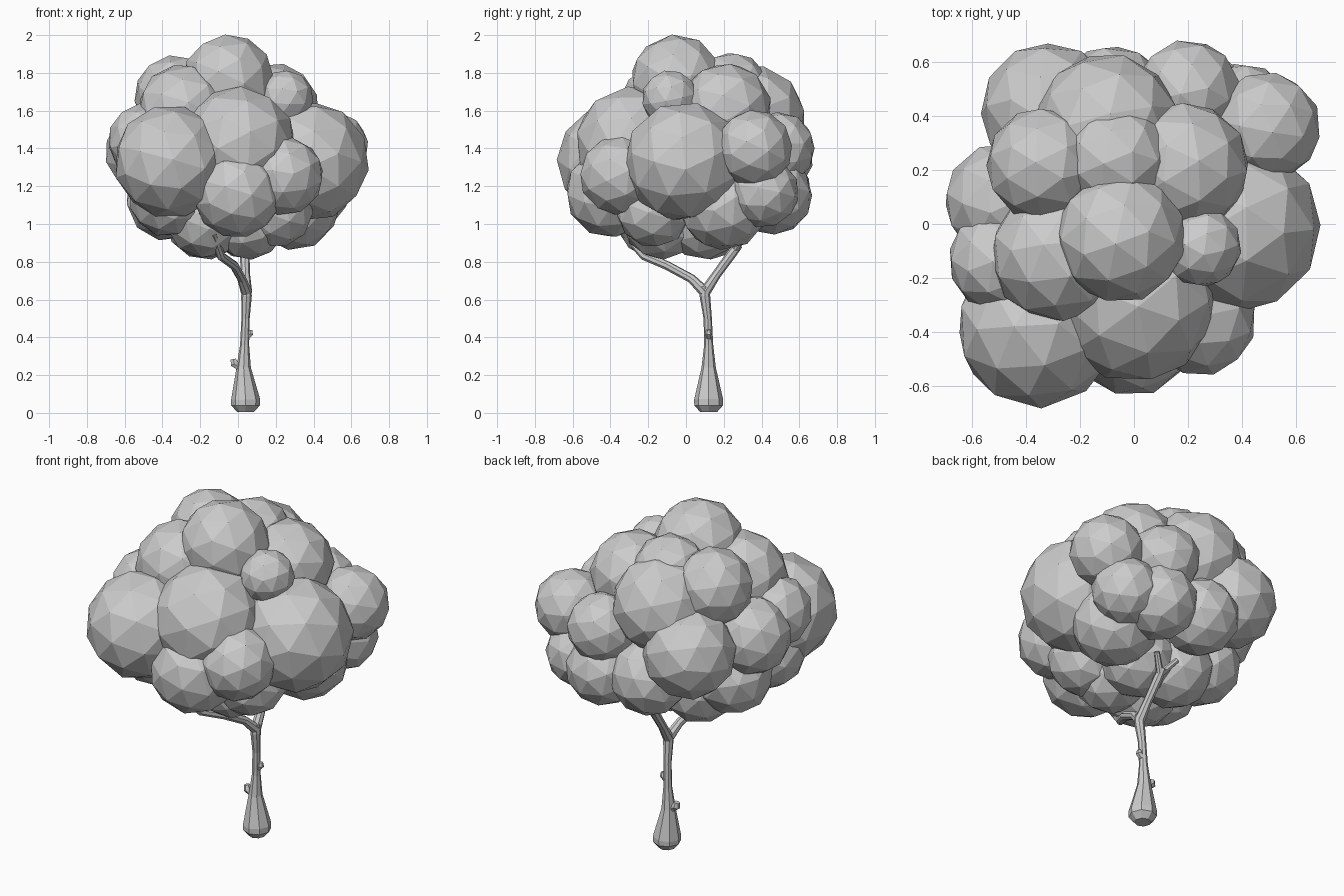
import bpy
import bmesh
import random
from mathutils import Vector, Euler

random.seed(4)

default_cube = bpy.data.objects.get("Cube")
if default_cube:
    bpy.data.objects.remove(default_cube, do_unlink=True)


def make_material(name, colour):
    material = bpy.data.materials.new(name)
    material.use_nodes = True
    material.diffuse_color = colour
    shader = material.node_tree.nodes["Principled BSDF"]
    shader.inputs["Base Color"].default_value = colour
    shader.inputs["Roughness"].default_value = 0.8
    return material


grey = make_material("plain grey", (0.6, 0.6, 0.6, 1))


def add_object(name, bm):
    """Turn a bmesh into a flat shaded object."""
    bmesh.ops.recalc_face_normals(bm, faces=bm.faces[:])
    mesh = bpy.data.meshes.new(name)
    bm.to_mesh(mesh)
    bm.free()
    mesh.materials.append(grey)
    thing = bpy.data.objects.new(name, mesh)
    bpy.context.collection.objects.link(thing)
    return thing


def add_clump(name, centre, radius):
    """One low-poly ball of leaves, turned at random."""
    bm = bmesh.new()
    bmesh.ops.create_icosphere(bm, subdivisions=2, radius=radius)
    turn = Euler([random.uniform(0, 6) for axis in "xyz"]).to_matrix()
    bmesh.ops.rotate(bm, verts=bm.verts[:], matrix=turn)
    bmesh.ops.translate(bm, verts=bm.verts[:], vec=centre)
    return add_object(name, bm)


def add_limb(name, path, sides=8):
    """A closed tube through (x, y, z, radius) points."""
    bm = bmesh.new()
    points = [Vector(p[:3]) for p in path]
    last = len(points) - 1
    rings = []
    for i, point in enumerate(points):
        along = points[min(i + 1, last)] - points[max(i - 1, 0)]
        frame = Vector((0, 0, 1)).rotation_difference(along).to_matrix().to_4x4()
        frame.translation = point
        made = bmesh.ops.create_circle(bm, segments=sides, radius=path[i][3], matrix=frame)
        rings.append(made["verts"])
    for low, high in zip(rings, rings[1:]):
        for k in range(sides):
            n = (k + 1) % sides
            bm.faces.new((low[k], low[n], high[n], high[k]))
    bm.faces.new(rings[0])
    bm.faces.new(rings[-1])
    return add_object(name, bm)


# Trunk with a swollen foot
add_limb("trunk", [
    (.04, .12, .005, .045), (.04, .12, .04, .076), (.04, .12, .07, .077),
    (.03, .12, .24, .038), (.035, .12, .36, .024), (.04, .115, .5, .022),
    (.045, .1, .62, .028), (.045, .1, .67, .026)])

# Branches reaching into the crown
add_limb("front_branch", [
    (.045, .1, .64, .03), (.02, .03, .71, .024), (-.02, -.1, .78, .024),
    (-.09, -.22, .83, .024), (-.13, -.33, .95, .018)])
add_limb("back_branch", [
    (.045, .1, .64, .03), (.04, .16, .73, .024), (.035, .24, .84, .026),
    (.035, .28, .89, .022)])
for side, end_x in (("left", .1), ("right", -.04)):
    add_limb(side + "_twig", [(.035, .26, .86, .02), (end_x, .31, .95, .015)])

# Knobbly stubs on the trunk
add_limb("lower_stub", [
    (.03, .12, .23, .025), (-.005, .12, .25, .02), (-.02, .12, .26, .024),
    (-.025, .12, .285, .016)], sides=6)
add_limb("upper_stub", [
    (.035, .12, .39, .018), (.055, .12, .41, .017), (.064, .12, .42, .019),
    (.065, .12, .44, .012)], sides=6)

# Leaf clumps by region of the crown: x, y, z, radius
crown = {
    "top": [
        (-.05, -.05, 1.76, .245), (-.335, .22, 1.68, .215), (-.285, -.115, 1.6, .25),
        (.185, .21, 1.61, .245), (.25, -.085, 1.665, .15), (-.065, .24, 1.7, .21)],
    "front": [
        (0, -.28, 1.42, .31), (-.36, -.385, 1.33, .3), (-.005, -.4, 1.165, .24),
        (.245, -.355, 1.255, .21)],
    "left": [
        (.375, -.01, 1.33, .32), (.49, .36, 1.4, .205), (.3, .2, 1.1, .24),
        (.4, .41, 1.17, .19)],
    "back": [
        (.2, .49, 1.4, .195), (-.315, .42, 1.36, .255), (-.1, .36, 1.565, .275),
        (-.08, .45, 1.17, .215), (.21, .46, 1.15, .21)],
    "right": [
        (-.485, .085, 1.38, .22), (-.49, -.135, 1.44, .2), (-.375, .1, 1.13, .22),
        (-.37, -.23, 1.14, .21)],
    "under": [
        (.2, -.17, 1.075, .2), (.05, -.13, 1.02, .21), (-.17, .12, 1.03, .22),
        (-.17, -.16, 1.03, .215), (.05, .09, 1.02, .21)],
}
for region, clumps in crown.items():
    for number, (x, y, z, radius) in enumerate(clumps, 1):
        add_clump(f"{region}_leaf_clump_{number}", (x, y, z), radius)

# Inner mass behind the clumps
add_clump("crown_core", (0, 0, 1.33), .4)
